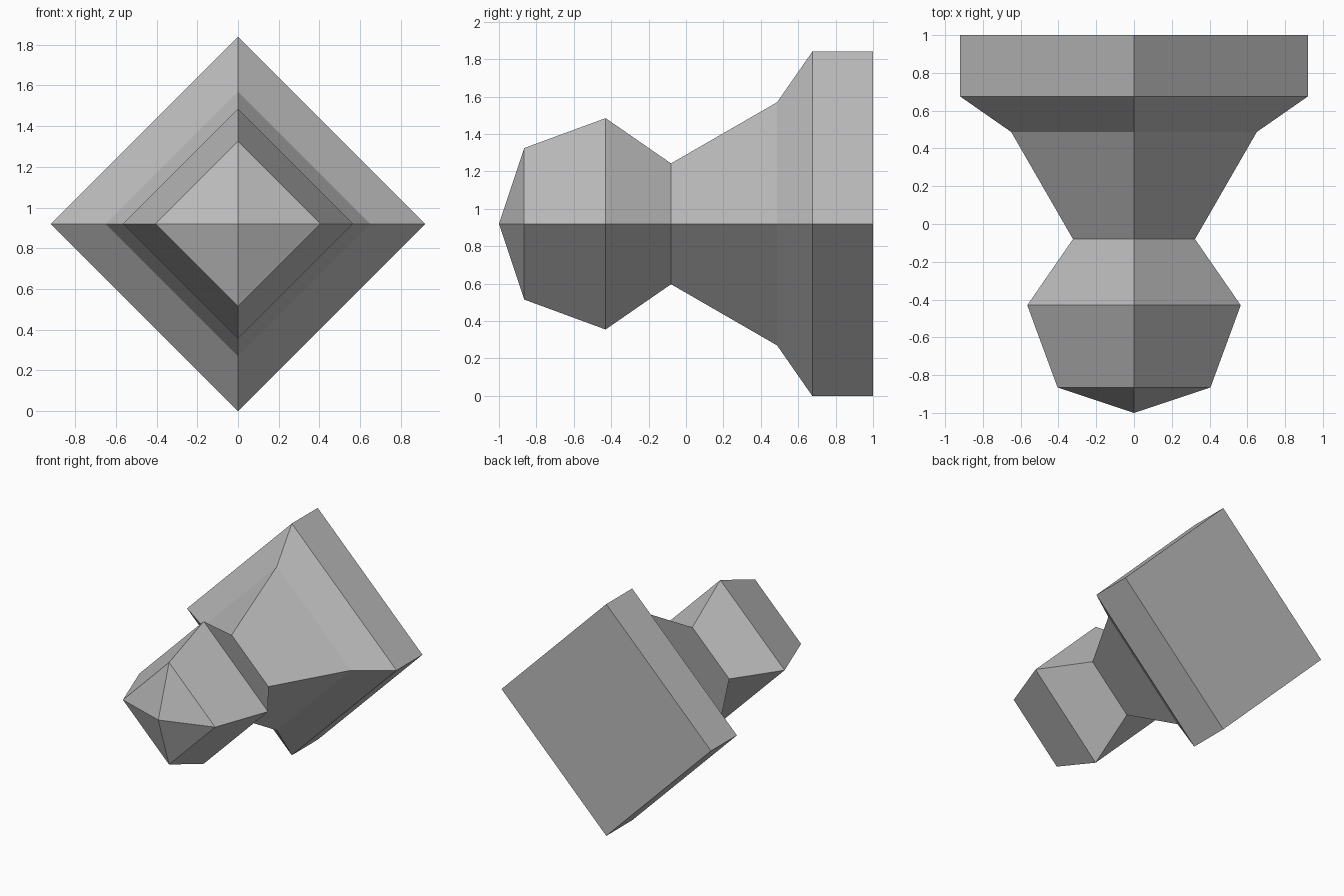
import bpy, bmesh, math

if "Cube" in bpy.data.objects:
    bpy.data.objects.remove(bpy.data.objects["Cube"])

# Plain grey finish
grey = bpy.data.materials.new("grey")
grey.diffuse_color = (0.5, 0.5, 0.5, 1)
grey.use_nodes = True
grey.node_tree.nodes["Principled BSDF"].inputs["Base Color"].default_value = grey.diffuse_color

CENTRE_Z = 0.92
SIDES = 4
# (position along y, radius) from the pointed front to the flat base
PROFILE = [(-0.865, 0.405), (-0.43, 0.565), (-0.08, 0.323),
           (0.487, 0.65), (0.675, 0.92), (1.0, 0.92)]

bm = bmesh.new()


def ring(y, r):
    return [bm.verts.new((r * math.cos(2 * math.pi * i / SIDES), y,
                          CENTRE_Z + r * math.sin(2 * math.pi * i / SIDES)))
            for i in range(SIDES)]


rings = [ring(y, r) for y, r in PROFILE]
tip = bm.verts.new((0, -1, CENTRE_Z))

# Pointed cap, side walls and flat base
for i in range(SIDES):
    j = (i + 1) % SIDES
    bm.faces.new((tip, rings[0][i], rings[0][j]))
    for a, b in zip(rings, rings[1:]):
        bm.faces.new((a[i], b[i], b[j], a[j]))
bm.faces.new(rings[-1])
bmesh.ops.recalc_face_normals(bm, faces=bm.faces)

mesh = bpy.data.meshes.new("turned_knob")
bm.to_mesh(mesh)
bm.free()
mesh.materials.append(grey)
knob = bpy.data.objects.new("turned_knob", mesh)
bpy.context.collection.objects.link(knob)
